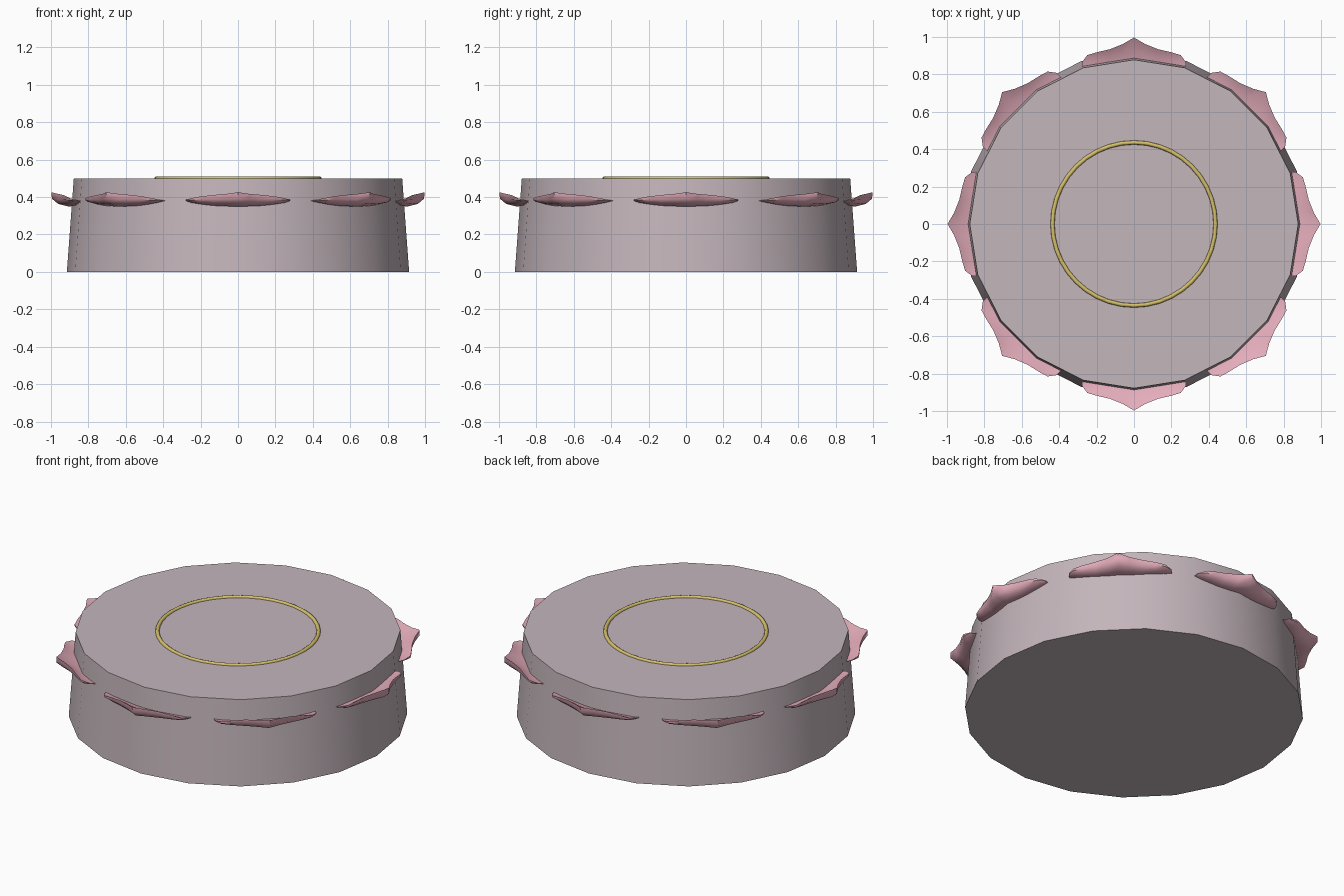
import bpy, bmesh, math
from mathutils import Matrix, Vector

cube = bpy.data.objects.get("Cube")
if cube:
    bpy.data.objects.remove(cube, do_unlink=True)


def material(name, rgb):
    mat = bpy.data.materials.new(name)
    mat.use_nodes = True
    mat.diffuse_color = (*rgb, 1)
    mat.node_tree.nodes["Principled BSDF"].inputs["Base Color"].default_value = (*rgb, 1)
    return mat


def finish(obj, name, mat, angle):
    obj.name = name
    obj.data.materials.clear()
    obj.data.materials.append(mat)
    bpy.ops.object.select_all(action='DESELECT')
    obj.select_set(True)
    bpy.context.view_layer.objects.active = obj
    bpy.ops.object.shade_smooth_by_angle(angle=math.radians(angle))


mauve = material("dusty mauve", (0.55, 0.465, 0.50))
pink = material("petal pink", (0.78, 0.42, 0.50))
gold = material("pale gold", (0.66, 0.53, 0.15))

# Tapered twenty-sided drum, with a corner on each axis
HEIGHT = 0.5
bpy.ops.mesh.primitive_cone_add(vertices=20, radius1=0.915, radius2=0.878,
                                depth=HEIGHT, location=(0, 0, HEIGHT / 2))
finish(bpy.context.object, "drum_base", mauve, 30)

# Thin gold ring set into the top
bpy.ops.mesh.primitive_torus_add(major_segments=40, minor_segments=8,
                                 major_radius=0.436, minor_radius=0.011,
                                 location=(0, 0, HEIGHT))
finish(bpy.context.object, "gold_ring", gold, 50)

# Half petal stations: sideways offset, outer radius, lip height, belly height
HALF = [(0, 0.997, 0.426, 0.350), (0.06, 0.962, 0.417, 0.351),
        (0.13, 0.934, 0.411, 0.354), (0.20, 0.918, 0.403, 0.362),
        (0.25, 0.903, 0.394, 0.370), (0.278, 0.865, 0.386, 0.379)]
STATIONS = [(-u, r, lip, low) for u, r, lip, low in reversed(HALF[1:])] + HALF


def section(bm, u, r, lip, low):
    """Closed cross-section of a cupped petal, rising towards its outer lip."""
    inner = 0.82
    span, rise = r - inner, lip - low
    shape = [(0, 0.25), (0.5, 0), (0.8, 0.18), (0.99, 0.55), (1, 1), (0.6, 0.48)]
    return [bm.verts.new((inner + a * span, u, low + b * rise)) for a, b in shape]


def petal_mesh():
    bm = bmesh.new()
    rings = [section(bm, *s) for s in STATIONS]
    for a, b in zip(rings, rings[1:]):
        for i in range(len(a)):
            j = (i + 1) % len(a)
            bm.faces.new((a[i], a[j], b[j], b[i]))
    bm.faces.new(rings[0])
    bm.faces.new(rings[-1])
    bmesh.ops.recalc_face_normals(bm, faces=bm.faces)
    mesh = bpy.data.meshes.new("petal")
    bm.to_mesh(mesh)
    bm.free()
    return mesh


# Eight petals evenly spaced around the drum
for k in range(8):
    petal = bpy.data.objects.new("petal", petal_mesh())
    bpy.context.collection.objects.link(petal)
    petal.data.transform(Matrix.Rotation(k * math.tau / 8, 4, 'Z'))
    finish(petal, f"petal_{k + 1}", pink, 45)
